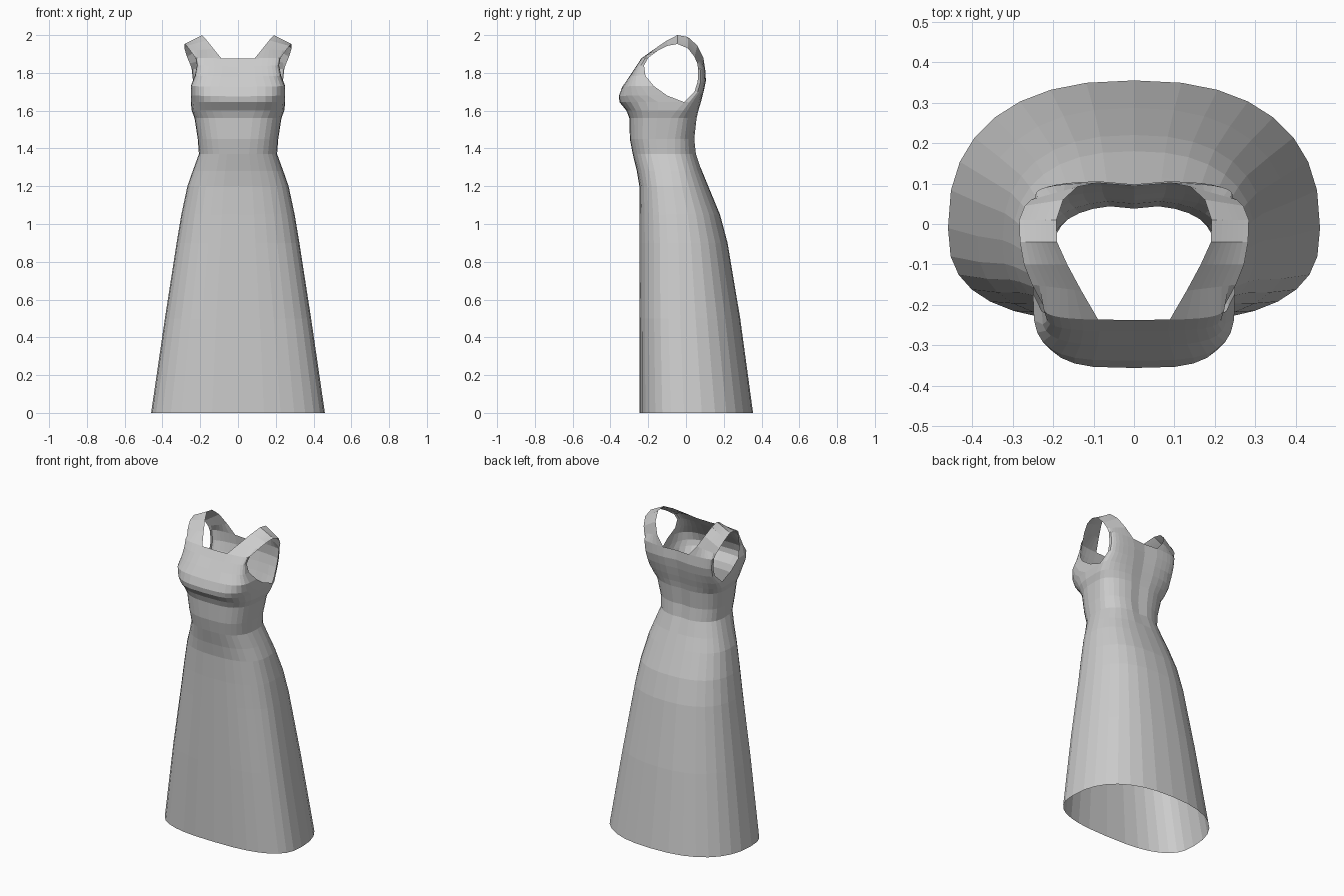
import bpy
from math import sin, cos, pi
from mathutils import Vector

default = bpy.data.objects.get("Cube")
if default:
    bpy.data.objects.remove(default, do_unlink=True)

COLS = 8  # columns in each quarter of the garment


def arc(centre, outer, power):
    """Rounded-square quarter from the centre line (x = 0) to an outer point."""
    points = []
    for i in range(COLS + 1):
        t = i / COLS * pi / 2
        across = sin(t) ** (2 / power)
        along = max(cos(t), 0.0) ** (2 / power)
        y = outer[1] + (centre[1] - outer[1]) * along
        z = centre[2] + (outer[2] - centre[2]) * across
        points.append(Vector((outer[0] * across, y, z)))
    return points


def half_ring(z, width, front, back, side, front_power, back_power):
    outer = (width, side, z)
    rear = arc((0, back, z), outer, back_power)
    if z > 1.3:
        rear[0].y -= 0.008  # spine groove
    return arc((0, front, z), outer, front_power) + rear[-2::-1]


def panel_row(y, z, outer, power):
    return arc((0, y, z), outer, power)


def strap_row(inner, outer):
    a, b = Vector(inner), Vector(outer)
    return [a.lerp(b, i / (COLS - 1)) for i in range(COLS)]


def sheet(name, rows):
    """Skin a grid of rows and mirror it to the other side."""
    n = len(rows[0])
    verts = [p for row in rows for p in row]
    faces = [(r * n + c, r * n + c + 1, (r + 1) * n + c + 1, (r + 1) * n + c)
             for r in range(len(rows) - 1) for c in range(n - 1)]
    mesh = bpy.data.meshes.new(name)
    mesh.from_pydata(verts, [], faces)
    obj = bpy.data.objects.new(name, mesh)
    bpy.context.collection.objects.link(obj)
    mirror = obj.modifiers.new("Mirror", 'MIRROR')
    mirror.use_axis[0] = True
    return obj


# Skirt: height, half width, front, back, side line, front and back squareness
skirt = [half_ring(*r) for r in (
    (0, .46, -.245, .355, -.01, 2.7, 2.4),
    (.5, .387, -.245, .287, -.03, 2.7, 2.4),
    (.9, .325, -.245, .22, -.04, 2.6, 2.4),
    (1.05, .3, -.245, .18, -.05, 2.6, 2.4),
    (1.2, .268, -.247, .118, -.07, 2.6, 2.4),
    (1.28, .24, -.26, .085, -.08, 2.6, 2.4),
    (1.37, .207, -.282, .055, -.1, 2.6, 2.5),
)]
sheet("skirt", skirt)

# Waist up to the base of the armholes
waist = [skirt[-1]] + [half_ring(*r) for r in (
    (1.45, .213, -.297, .046, -.1, 2.8, 2.6),
    (1.56, .23, -.3, .058, -.08, 3, 2.6),
    (1.6, .245, -.315, .067, -.05, 3.3, 2.7),
    (1.645, .25, -.352, .08, -.01, 3.6, 2.8),
)]
sheet("waist", waist)

# Bust panel, from the underarm up to the front neckline
front = [waist[-1][:COLS + 1]] + [panel_row(*r) for r in (
    (-.356, 1.675, (.25, -.1, 1.68), 3.6),
    (-.338, 1.725, (.25, -.17, 1.73), 3.6),
    (-.3, 1.78, (.228, -.215, 1.785), 3.5),
    (-.265, 1.83, (.217, -.222, 1.84), 3.5),
    (-.237, 1.875, (.225, -.2, 1.88), 3.5),
)]
sheet("front_panel", front)

# Back panel, from the back neckline down to the underarm
back = [panel_row(*r) for r in (
    (.102, 1.82, (.245, .064, 1.82), 3.3),
    (.106, 1.76, (.238, .062, 1.755), 3.2),
    (.094, 1.7, (.237, .045, 1.7), 3),
)]
for row in back:
    row[0].y -= 0.008
back.append(waist[-1][:COLS - 1:-1])
sheet("back_panel", back)

# Shoulder straps: inner and outer edge, over the shoulder from front to back
straps = [strap_row(*r) for r in (
    ((.13, -.165, 1.928), (.252, -.15, 1.917)),
    ((.165, -.1, 1.972), (.272, -.1, 1.943)),
    ((.19, -.045, 2), (.282, -.045, 1.953)),
    ((.192, .01, 1.99), (.284, .01, 1.93)),
    ((.175, .06, 1.945), (.27, .045, 1.885)),
    ((.14, .092, 1.88), (.255, .06, 1.85)),
)]
sheet("shoulder_straps", [front[-1][1:]] + straps + [back[0][1:]])
